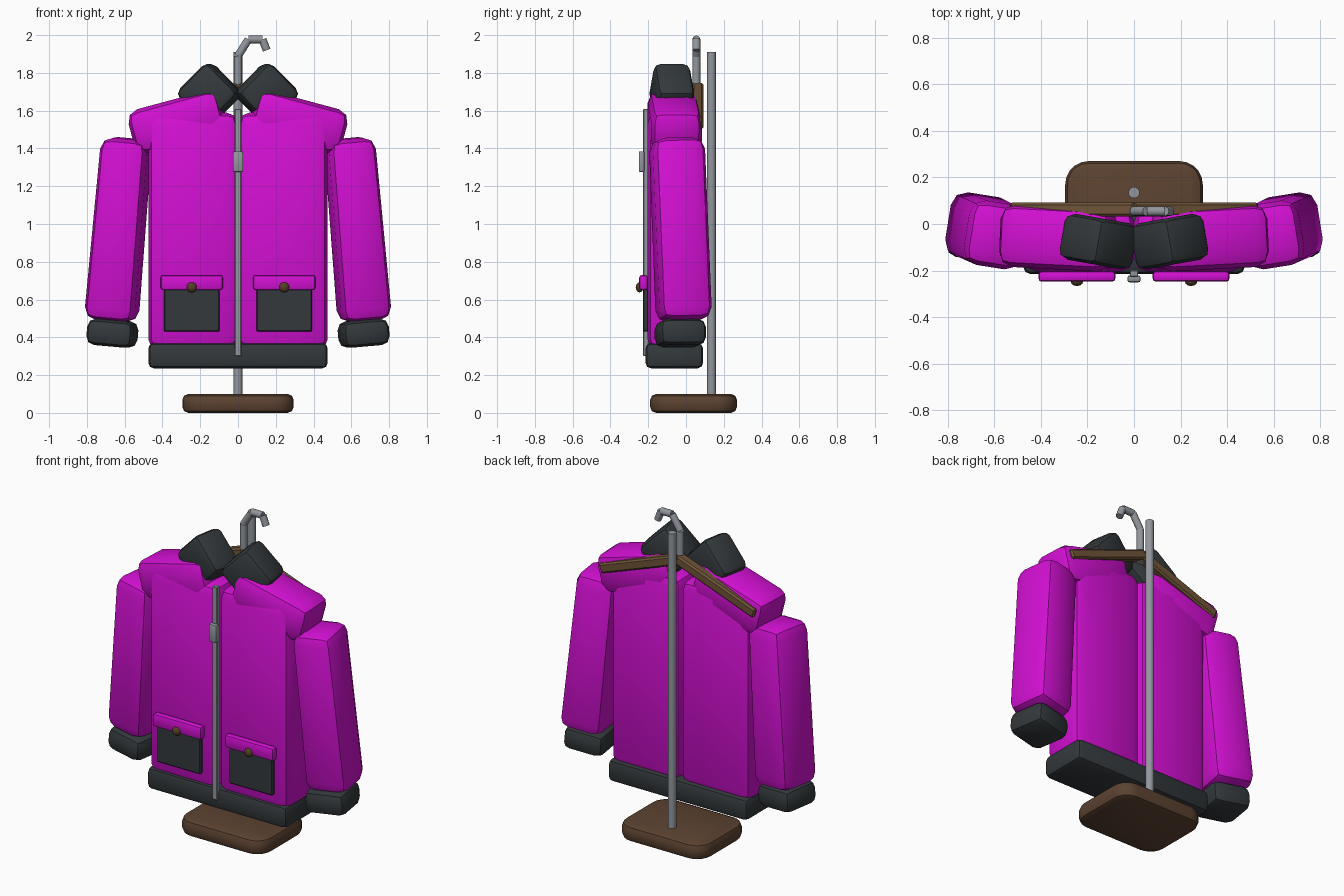
import bpy, bmesh
from math import radians
from mathutils import Vector

cube = bpy.data.objects.get("Cube")
if cube:
    bpy.data.objects.remove(cube, do_unlink=True)


def material(name, rgb):
    m = bpy.data.materials.new(name)
    m.use_nodes = True
    m.diffuse_color = (*rgb, 1)
    m.node_tree.nodes["Principled BSDF"].inputs["Base Color"].default_value = (*rgb, 1)
    return m


MAGENTA = material("magenta fabric", (0.65, 0.005, 0.65))
CHARCOAL = material("charcoal trim", (0.033, 0.04, 0.044))
METAL = material("grey metal", (0.29, 0.31, 0.34))
DARK_WOOD = material("dark wood", (0.105, 0.055, 0.03))
WOOD = material("hanger wood", (0.16, 0.088, 0.04))
BUTTON = material("brown button", (0.09, 0.052, 0.02))


def finish(name, bm, mat, loc=(0, 0, 0), rot=(0, 0, 0)):
    """Turn a bmesh into a smooth-shaded object."""
    mesh = bpy.data.meshes.new(name)
    bm.to_mesh(mesh)
    bm.free()
    mesh.materials.append(mat)
    ob = bpy.data.objects.new(name, mesh)
    bpy.context.collection.objects.link(ob)
    ob.location = loc
    ob.rotation_euler = [radians(a) for a in rot]
    bpy.ops.object.select_all(action="DESELECT")
    ob.select_set(True)
    bpy.context.view_layer.objects.active = ob
    bpy.ops.object.shade_smooth_by_angle(angle=radians(35))
    return ob


def box(name, mat, size, loc, rot=(0, 0, 0), bevel=0.0, segments=2, taper=1.0, corner=0.0):
    """Rounded box; taper scales the top, corner rounds the upright edges first."""
    bm = bmesh.new()
    bmesh.ops.create_cube(bm, size=1)
    for v in bm.verts:
        k = taper if v.co.z > 0 else 1
        v.co = Vector((v.co.x * size[0] * k, v.co.y * size[1], v.co.z * size[2]))
    if corner:
        upright = [e for e in bm.edges if abs(e.verts[0].co.z - e.verts[1].co.z) > 0.01]
        bmesh.ops.bevel(bm, geom=upright, offset=corner, segments=5, profile=0.5, affect="EDGES")
        rims = [e for e in bm.edges if abs(e.verts[0].co.z - e.verts[1].co.z) < 0.001]
    else:
        rims = bm.edges[:]
    if bevel:
        bmesh.ops.bevel(bm, geom=rims, offset=bevel, segments=segments,
                        profile=0.5, affect="EDGES", clamp_overlap=True)
    return finish(name, bm, mat, loc, rot)


def rod(name, mat, a, b, radius, sides=12):
    """Cylinder between two points."""
    a, b = Vector(a), Vector(b)
    bm = bmesh.new()
    bmesh.ops.create_cone(bm, cap_ends=True, segments=sides, radius1=radius,
                          radius2=radius, depth=(b - a).length)
    bm.transform((b - a).to_track_quat("Z", "Y").to_matrix().to_4x4())
    return finish(name, bm, mat, (a + b) / 2)


# Stand: rounded base and pole
box("stand_base", DARK_WOOD, (0.59, 0.46, 0.1), (0, 0.04, 0.05), bevel=0.032, corner=0.1)
rod("stand_pole", METAL, (0, 0.135, 0.08), (0, 0.135, 1.91), 0.024, 16)

# Hanger hook: straight tube segments
hook = [(0, 1.68), (0, 1.89), (0.055, 1.977), (0.13, 1.977), (0.152, 1.92)]
for i in range(len(hook) - 1):
    (x0, z0), (x1, z1) = hook[i], hook[i + 1]
    rod(f"hook_{i + 1}", METAL, (x0, 0.055, z0), (x1, 0.055, z1), 0.021)

# Hem and zip
box("hem", CHARCOAL, (0.95, 0.305, 0.135), (0, -0.062, 0.303), bevel=0.03)
box("zip_strip", METAL, (0.036, 0.03, 1.31), (0, -0.212, 0.955), bevel=0.004, segments=1)
box("zip_slider", METAL, (0.055, 0.03, 0.11), (0, -0.235, 1.33), bevel=0.008)

# Mirrored parts
for s, side in ((1, "left"), (-1, "right")):
    def part(name, mat, size, loc, rot=(0, 0, 0), **kw):
        return box(f"{side}_{name}", mat, size, (s * loc[0], loc[1], loc[2]),
                   (rot[0], s * rot[1], s * rot[2]), **kw)

    # Jacket body, shoulder and sleeve
    part("body", MAGENTA, (0.475, 0.275, 1.26), (0.2375, -0.067, 0.96), bevel=0.06)
    part("shoulder", MAGENTA, (0.5, 0.27, 0.24), (0.32, -0.06, 1.54), (0, 15, 3), bevel=0.065)
    part("sleeve", MAGENTA, (0.27, 0.28, 0.97), (0.63, -0.03, 0.97), (1.5, -5.2, 9),
         bevel=0.065, taper=0.93)
    part("cuff", CHARCOAL, (0.25, 0.25, 0.14), (0.665, -0.03, 0.422), (0, -5, 9), bevel=0.045)

    # Collar flap
    part("collar", CHARCOAL, (0.245, 0.2, 0.245), (0.153, -0.075, 1.69), (0, 45, 10), bevel=0.04)

    # Pocket with flap and button
    part("pocket", CHARCOAL, (0.295, 0.03, 0.25), (0.245, -0.212, 0.555), bevel=0.005, segments=1)
    part("pocket_flap", MAGENTA, (0.33, 0.045, 0.08), (0.245, -0.225, 0.69), bevel=0.014)
    bm = bmesh.new()
    bmesh.ops.create_uvsphere(bm, u_segments=12, v_segments=8, radius=0.027)
    bmesh.ops.scale(bm, vec=(1, 0.75, 1), verts=bm.verts)
    finish(f"{side}_button", bm, BUTTON, (s * 0.245, -0.246, 0.665))

    # Hanger arm
    part("hanger_arm", WOOD, (0.57, 0.06, 0.06), (0.258, 0.062, 1.625), (0, 20, 0),
         bevel=0.01, segments=1)
